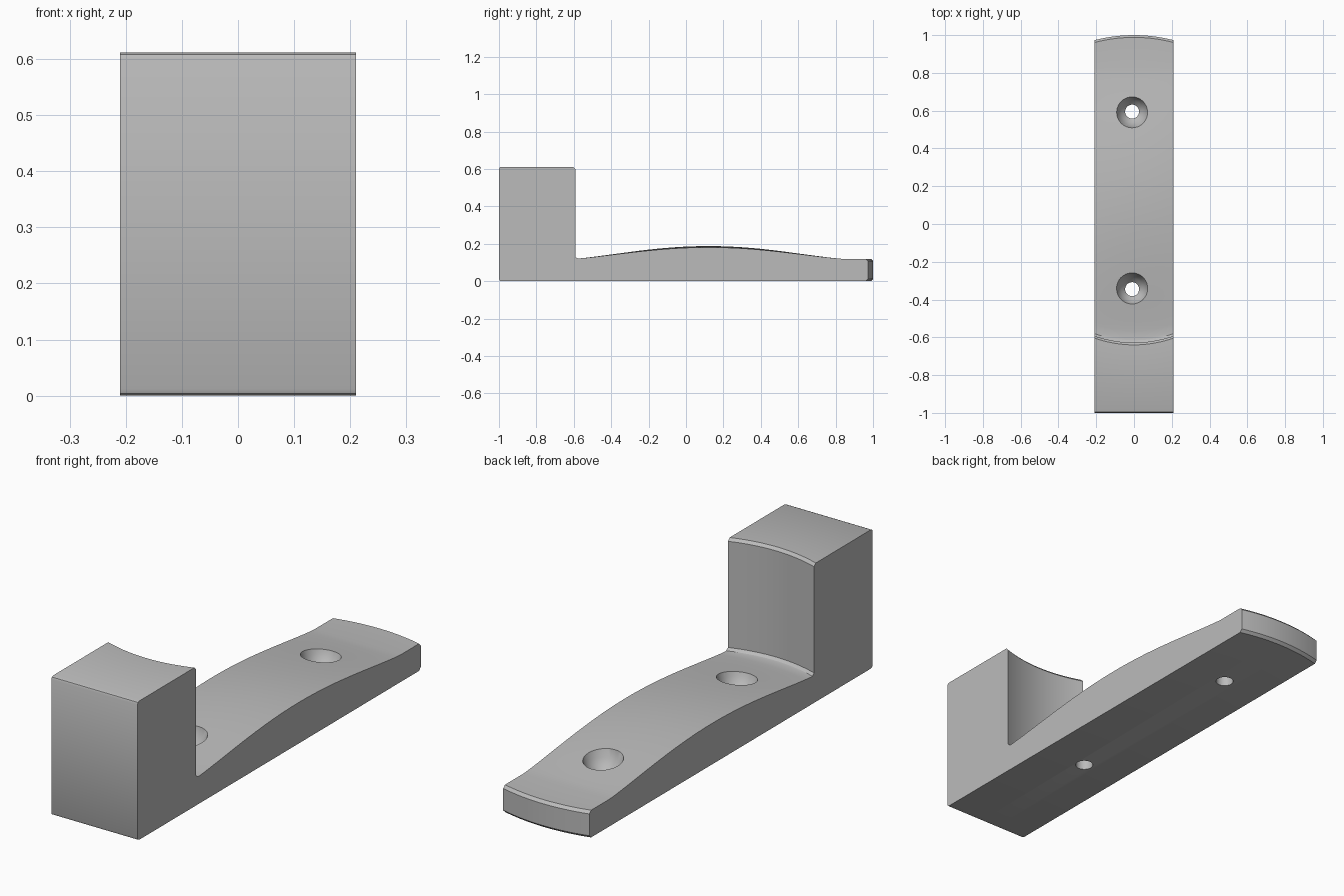
import bpy, bmesh, math

if "Cube" in bpy.data.objects:
    bpy.data.objects.remove(bpy.data.objects["Cube"], do_unlink=True)

grey = bpy.data.materials.new("plain grey")
grey.use_nodes = True
colour = (0.5, 0.5, 0.5, 1)
grey.diffuse_color = colour
grey.node_tree.nodes["Principled BSDF"].inputs["Base Color"].default_value = colour

HALF = 0.21      # half width
TOP = 0.612      # height of the block
WALL = -0.592    # back face of the block
SOFT = 0.012     # softened edge size
COLUMNS = 20
STEPS = 36


def make_object(name, bm):
    bmesh.ops.recalc_face_normals(bm, faces=bm.faces)
    mesh = bpy.data.meshes.new(name)
    bm.to_mesh(mesh)
    bm.free()
    mesh.materials.append(grey)
    obj = bpy.data.objects.new(name, mesh)
    bpy.context.collection.objects.link(obj)
    return obj


def profile(x):
    """Side outline at one position across the width."""
    t = (x / HALF) ** 2
    wall = WALL - 0.036 * (1 - t)      # hollow face of the block
    tip = 1 - 0.027 * t                # rounded far end
    pts = [(-1 + SOFT, 0), (-1 + SOFT * 0.3, SOFT * 0.3), (-1, SOFT),
           (-1, TOP - SOFT), (-1 + SOFT * 0.3, TOP - SOFT * 0.3), (-1 + SOFT, TOP),
           (wall - SOFT, TOP), (wall, TOP - SOFT), (wall, 0.132), (wall + SOFT, 0.122)]
    # Arched upper surface, slightly crowned across the width
    start = wall + 2 * SOFT
    for i in range(STEPS + 1):
        y = start + (0.83 - start) * i / STEPS
        phase = min(1, abs(y - 0.12) / 0.71)
        arch = max(0, math.cos(phase * math.pi / 2)) ** 1.2
        pts.append((y, 0.12 + arch * (0.068 - 0.007 * t)))
    pts += [(tip - SOFT, 0.12), (tip, 0.12 - SOFT), (tip, SOFT), (tip - SOFT, 0)]
    return pts


# Bracket body: side outlines joined across the width
bm = bmesh.new()
rings = []
for c in range(COLUMNS + 1):
    x = -HALF + 2 * HALF * c / COLUMNS
    rings.append([bm.verts.new((x, y, z)) for y, z in profile(x)])
for a, b in zip(rings, rings[1:]):
    for i in range(len(a)):
        j = (i + 1) % len(a)
        bm.faces.new((a[i], a[j], b[j], b[i]))
bm.faces.new(rings[0])
bm.faces.new(rings[-1])
body = make_object("bracket_body", bm)


def screw_hole(y):
    """Cut a countersunk hole through the body."""
    bm = bmesh.new()
    outline = [(0.037, -0.1), (0.037, 0.08), (0.058, 0.1), (0.073, 0.125),
               (0.086, 0.16), (0.086, 0.4)]
    sides = 32
    loops = []
    for r, z in outline:
        loops.append([bm.verts.new((-0.01 + r * math.cos(k * math.tau / sides),
                                    y + r * math.sin(k * math.tau / sides), z))
                      for k in range(sides)])
    for a, b in zip(loops, loops[1:]):
        for k in range(sides):
            n = (k + 1) % sides
            bm.faces.new((a[k], a[n], b[n], b[k]))
    bm.faces.new(loops[0])
    bm.faces.new(loops[-1])
    cutter = make_object("hole_cutter", bm)
    bpy.context.view_layer.objects.active = body
    mod = body.modifiers.new("screw hole", "BOOLEAN")
    mod.operation = "DIFFERENCE"
    mod.solver = "EXACT"
    mod.object = cutter
    bpy.ops.object.modifier_apply(modifier=mod.name)
    bpy.data.objects.remove(cutter, do_unlink=True)


for hole_y in (0.595, -0.345):
    screw_hole(hole_y)

bpy.ops.object.select_all(action="DESELECT")
body.select_set(True)
bpy.context.view_layer.objects.active = body
bpy.ops.object.shade_smooth_by_angle(angle=math.radians(30))
